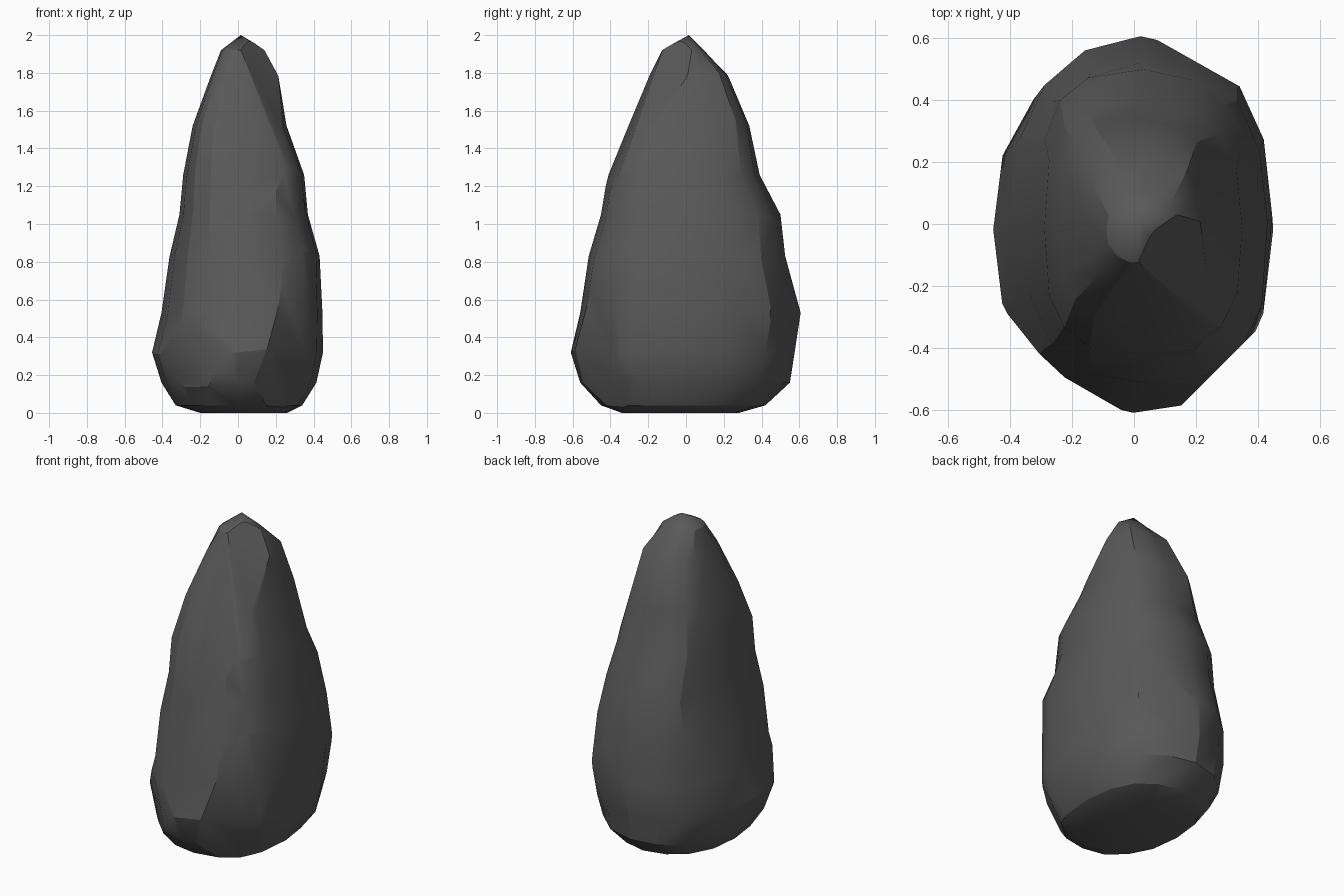
import bpy, bmesh, math, random
from mathutils import Vector

if "Cube" in bpy.data.objects:
    bpy.data.objects.remove(bpy.data.objects["Cube"])

random.seed(7)
N = 16

# Cross-sections: height, left x, right x, front y, back y, squareness
RINGS = [
    (0.00, -0.20, 0.26, -0.34, 0.28, 2.2),
    (0.04, -0.33, 0.34, -0.45, 0.42, 2.2),
    (0.16, -0.405, 0.415, -0.56, 0.55, 2.15),
    (0.32, -0.455, 0.45, -0.61, 0.575, 2.1),
    (0.53, -0.405, 0.447, -0.56, 0.607, 2.25),
    (0.83, -0.362, 0.432, -0.515, 0.525, 2.4),
    (1.05, -0.31, 0.37, -0.45, 0.50, 2.5),
    (1.26, -0.29, 0.35, -0.415, 0.39, 2.6),
    (1.52, -0.24, 0.257, -0.31, 0.335, 2.7),
    (1.78, -0.145, 0.215, -0.20, 0.225, 2.6),
    (1.92, -0.09, 0.15, -0.13, 0.095, 2.2),
]


def section_point(ring, i):
    z, xl, xr, yf, yb, p = ring
    a = 2 * math.pi * i / N
    c, s = math.cos(a), math.sin(a)
    if i > 12:                          # fuller front right corner
        p += 0.4
    elif 4 < i < 12 and 0.9 < z < 1.9:  # fuller upper left side
        p += 0.5
    x = math.copysign(abs(c) ** (2 / p), c) * (xr - xl) / 2
    y = math.copysign(abs(s) ** (2 / p), s) * (yb - yf) / 2
    # chipped irregularity away from the four silhouette points
    if i % 4:
        k = 1 + random.uniform(-0.012, 0.012)
        x, y = x * k, y * k
        if 0.1 < z < 1.8:
            z += random.uniform(-0.025, 0.025)
    return Vector((x + (xl + xr) / 2, y + (yf + yb) / 2, z))


# Lofted rock body
bm = bmesh.new()
loops = [[bm.verts.new(section_point(r, i)) for i in range(N)] for r in RINGS]
for a, b in zip(loops, loops[1:]):
    for i in range(N):
        j = (i + 1) % N
        bm.faces.new((a[i], a[j], b[j], b[i]))
bm.faces.new(list(reversed(loops[0])))
tip = bm.verts.new((0.015, 0.015, 2.0))
for i in range(N):
    bm.faces.new((loops[-1][i], loops[-1][(i + 1) % N], tip))

# Large chipped facets: point on the plane, outward direction
CHIPS = [
    ((0.0, -0.11, 1.96), (0.051, -0.273, 0.115)),
    ((0.0, -0.11, 1.96), (0.135, -0.109, 0.0906)),
    ((0.33, -0.41, 0.40), (0.70, -0.70, 0.0)),
    ((0.28, -0.39, 0.18), (0.60, -0.70, -0.40)),
    ((-0.20, -0.53, 0.16), (-0.25, -0.75, -0.60)),
    ((-0.27, -0.465, 0.52), (-0.70, -0.70, -0.12)),
    ((-0.13, -0.55, 0.40), (-0.50, -0.87, 0.0)),
    ((0.19, 0.53, 0.40), (0.49, 0.87, 0.0)),
]
for co, no in CHIPS:
    bmesh.ops.bisect_plane(bm, geom=bm.verts[:] + bm.edges[:] + bm.faces[:],
                           plane_co=co, plane_no=no, clear_outer=True)
    rim = [e for e in bm.edges if e.is_boundary]
    if rim:
        bmesh.ops.holes_fill(bm, edges=rim, sides=0)
bmesh.ops.remove_doubles(bm, verts=bm.verts[:], dist=0.008)
bmesh.ops.recalc_face_normals(bm, faces=bm.faces[:])

mesh = bpy.data.meshes.new("rock")
bm.to_mesh(mesh)
bm.free()
rock = bpy.data.objects.new("rock", mesh)
bpy.context.collection.objects.link(rock)

# Dark stone colour
stone = bpy.data.materials.new("dark grey stone")
stone.diffuse_color = (0.1, 0.1, 0.1, 1)
stone.use_nodes = True
stone.node_tree.nodes["Principled BSDF"].inputs["Base Color"].default_value = stone.diffuse_color
mesh.materials.append(stone)

bpy.context.view_layer.objects.active = rock
rock.select_set(True)
bpy.ops.object.shade_smooth_by_angle(angle=math.radians(27))
